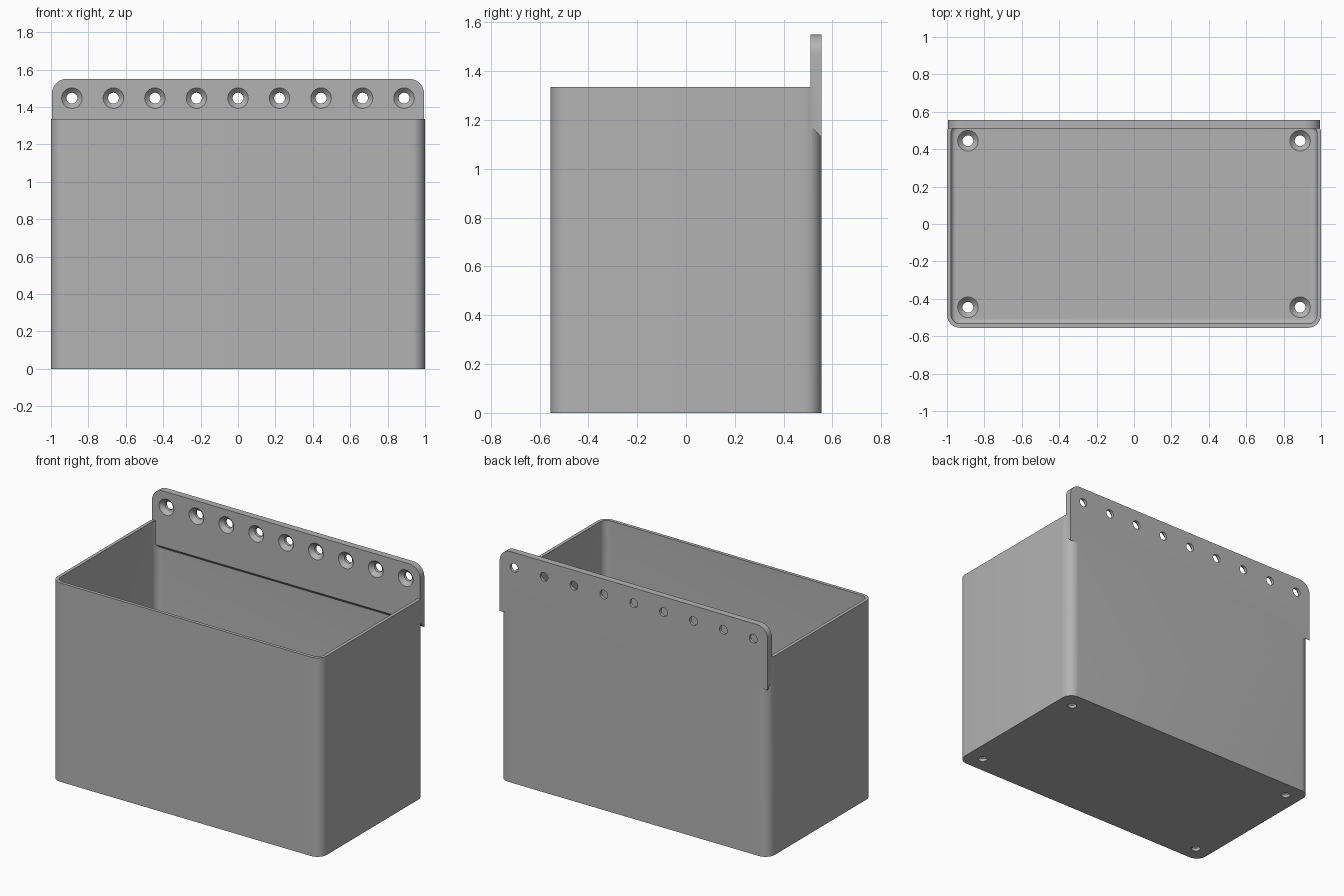
import bpy, bmesh
from math import pi, cos, sin

default = bpy.data.objects.get("Cube")
if default:
    bpy.data.objects.remove(default, do_unlink=True)

HX, HY, HEIGHT = 1.0, 0.555, 1.335      # bin half sizes and height
RADIUS, WALL, FLOOR = 0.07, 0.022, 0.045
PLATE_TOP, PLATE_FRONT = 1.55, 0.51

grey = bpy.data.materials.new("plain grey")
grey.use_nodes = True
colour = (0.45, 0.45, 0.45, 1)
grey.diffuse_color = colour
grey.node_tree.nodes["Principled BSDF"].inputs["Base Color"].default_value = colour


def make_object(name, bm):
    bmesh.ops.recalc_face_normals(bm, faces=bm.faces)
    mesh = bpy.data.meshes.new(name)
    bm.to_mesh(mesh)
    bm.free()
    mesh.materials.append(grey)
    obj = bpy.data.objects.new(name, mesh)
    bpy.context.collection.objects.link(obj)
    return obj


def rounded_loop(bm, inset, z, steps=10):
    """Ring of vertices around a rounded rectangle."""
    r = RADIUS - inset
    ring = []
    for k, (sx, sy) in enumerate(((1, 1), (-1, 1), (-1, -1), (1, -1))):
        for i in range(steps + 1):
            a = (k + i / steps) * pi / 2
            ring.append(bm.verts.new((sx * (HX - RADIUS) + r * cos(a),
                                      sy * (HY - RADIUS) + r * sin(a), z)))
    return ring


def bridge(bm, a, b):
    for i in range(len(a)):
        j = (i + 1) % len(a)
        bm.faces.new((a[i], a[j], b[j], b[i]))


def boolean(target, tool, operation):
    """Apply a boolean and discard the tool object."""
    tool.hide_render = True
    mod = target.modifiers.new(operation, 'BOOLEAN')
    mod.operation, mod.solver, mod.object = operation, 'EXACT', tool
    bpy.context.view_layer.objects.active = target
    bpy.ops.object.modifier_apply(modifier=mod.name)
    bpy.data.objects.remove(tool, do_unlink=True)


# Open bin: outer wall, rim, inner wall, small fillet down to the floor
bm = bmesh.new()
fillet = 0.025
levels = [(0, 0), (0, HEIGHT), (WALL, HEIGHT)]
for i in range(6):
    a = i / 5 * pi / 2
    levels.append((WALL + fillet * (1 - cos(a)), FLOOR + fillet * (1 - sin(a))))
rings = [rounded_loop(bm, inset, z) for inset, z in levels]
for lower, upper in zip(rings, rings[1:]):
    bridge(bm, lower, upper)
bm.faces.new(rings[0])
bm.faces.new(rings[-1])
storage_bin = make_object("storage_bin", bm)

# Mounting plate: rounded top corners, bottom edge sloped at 45 degrees
bm = bmesh.new()
half, corner, low = 0.995, 0.08, 1.13
outline = [(-half, low), (half, low)]
for k, sx in enumerate((1, -1)):
    for i in range(11):
        a = (k + i / 10) * pi / 2
        outline.append((sx * (half - corner) + corner * cos(a),
                        PLATE_TOP - corner + corner * sin(a)))
back = [bm.verts.new((x, HY, z)) for x, z in outline]
front = [bm.verts.new((x, PLATE_FRONT, z + (HY - PLATE_FRONT if z == low else 0)))
         for x, z in outline]
bm.faces.new(back)
bm.faces.new(front)
bridge(bm, back, front)
plate = make_object("mounting_plate", bm)
boolean(storage_bin, plate, 'UNION')


# Countersunk screw holes
def screw_cutter(place):
    """Revolved cutter; place maps (u, v, depth) to a position."""
    bm = bmesh.new()
    rings = []
    for radius, depth in ((0.057, -0.002), (0.029, 0.026), (0.029, 0.06)):
        rings.append([bm.verts.new(place(radius * cos(i * pi / 16),
                                         radius * sin(i * pi / 16), depth))
                      for i in range(32)])
    for a, b in zip(rings, rings[1:]):
        bridge(bm, a, b)
    bm.faces.new(rings[0])
    bm.faces.new(rings[-1])
    return make_object("screw_cutter", bm)


SPAN = 0.888
for i in range(9):
    x = -SPAN + i * SPAN / 4
    boolean(storage_bin, screw_cutter(
        lambda u, v, d: (x + u, PLATE_FRONT + d, 1.447 + v)), 'DIFFERENCE')
for x in (-SPAN, SPAN):
    for y in (-0.445, 0.445):
        boolean(storage_bin, screw_cutter(
            lambda u, v, d: (x + u, y + v, FLOOR - d)), 'DIFFERENCE')

# Smooth curved corners, crisp edges
bpy.ops.object.select_all(action='DESELECT')
storage_bin.select_set(True)
bpy.context.view_layer.objects.active = storage_bin
bpy.ops.object.shade_smooth_by_angle(angle=pi / 6)
